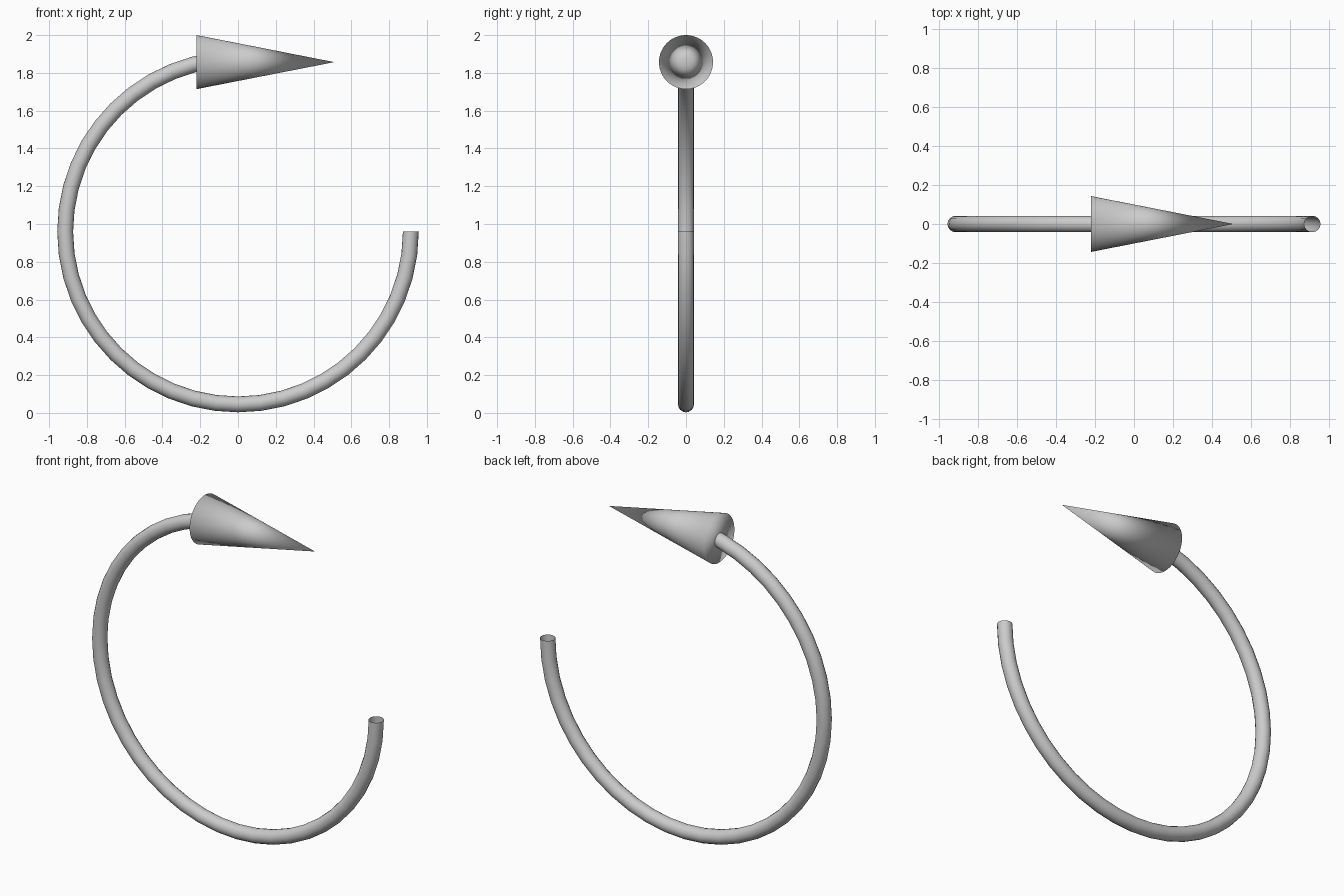
import bpy, bmesh, math
from mathutils import Matrix, Vector

if "Cube" in bpy.data.objects:
    bpy.data.objects.remove(bpy.data.objects["Cube"], do_unlink=True)

grey = bpy.data.materials.new("light grey")
grey.use_nodes = True
grey.diffuse_color = (0.6, 0.6, 0.6, 1)
grey.node_tree.nodes["Principled BSDF"].inputs["Base Color"].default_value = (0.6, 0.6, 0.6, 1)


def finish(bm, name):
    bmesh.ops.recalc_face_normals(bm, faces=bm.faces)
    for face in bm.faces:
        face.smooth = True
    mesh = bpy.data.meshes.new(name)
    bm.to_mesh(mesh)
    bm.free()
    mesh.materials.append(grey)
    obj = bpy.data.objects.new(name, mesh)
    bpy.context.collection.objects.link(obj)


RING_RADIUS, TUBE_RADIUS, CENTRE_Z = 0.915, 0.042, 0.96

# Open-ended tube swept three quarters of the way round
bm = bmesh.new()
circle = bmesh.ops.create_circle(bm, segments=16, radius=TUBE_RADIUS,
                                 matrix=Matrix.Translation((RING_RADIUS, 0, CENTRE_Z)))
bmesh.ops.spin(bm, geom=circle["verts"] + list(bm.edges),
               cent=Vector((0, 0, CENTRE_Z)), axis=Vector((0, 1, 0)),
               angle=math.radians(270), steps=36)
finish(bm, "ring_tube")

# Arrow head, smooth all over including the rim of its closed base
BASE_X, TIP_X, HEAD_RADIUS = -0.22, 0.51, 0.143
bm = bmesh.new()
place = Matrix.Translation(((BASE_X + TIP_X) / 2, 0, 2 - HEAD_RADIUS)) @ Matrix.Rotation(math.pi / 2, 4, "Y")
bmesh.ops.create_cone(bm, cap_ends=True, segments=64, radius1=HEAD_RADIUS,
                      radius2=0, depth=TIP_X - BASE_X, matrix=place)
bmesh.ops.remove_doubles(bm, verts=bm.verts, dist=0.0001)
finish(bm, "arrow_head")
